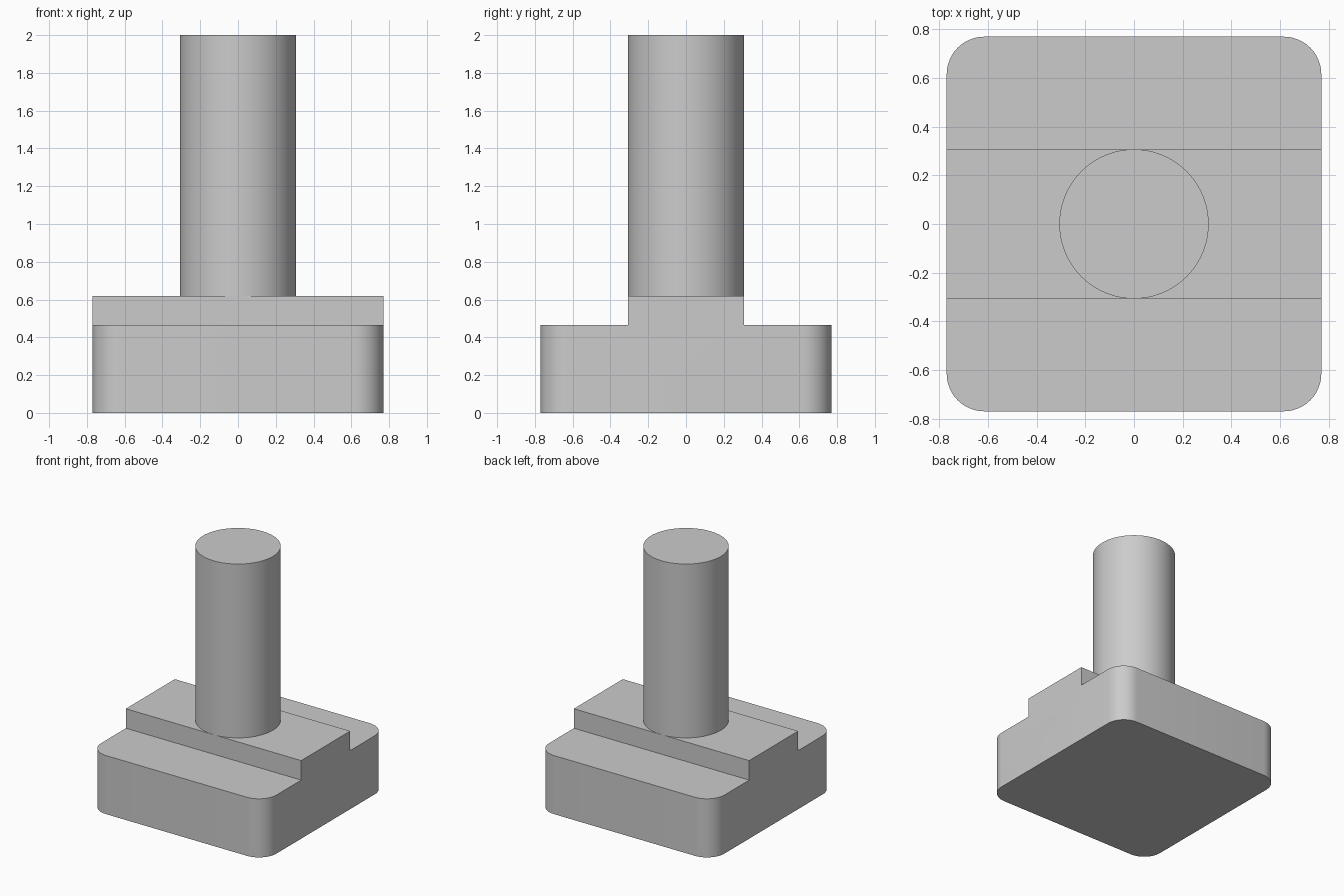
import bpy
import bmesh
import math

cube = bpy.data.objects.get("Cube")
if cube:
    bpy.data.objects.remove(cube, do_unlink=True)

HALF = 0.77       # half width of the square head
RADIUS = 0.307    # shank radius, also half width of the raised rib
SHOULDER = 0.465  # top of the head's side ledges
RIB_TOP = 0.62    # top of the raised rib
TOP = 2.0

# Plain grey steel
steel = bpy.data.materials.new("grey_steel")
steel.use_nodes = True
color = (0.6, 0.6, 0.6, 1.0)
steel.diffuse_color = color
steel.node_tree.nodes["Principled BSDF"].inputs["Base Color"].default_value = color


def finish(bm, name):
    """Turn a bmesh into a linked, shaded object."""
    bmesh.ops.recalc_face_normals(bm, faces=bm.faces)
    mesh = bpy.data.meshes.new(name)
    bm.to_mesh(mesh)
    bm.free()
    obj = bpy.data.objects.new(name, mesh)
    bpy.context.collection.objects.link(obj)
    mesh.materials.append(steel)
    bpy.ops.object.select_all(action="DESELECT")
    obj.select_set(True)
    bpy.context.view_layer.objects.active = obj
    bpy.ops.object.shade_smooth_by_angle(angle=math.radians(30))
    return obj


# Head: stepped profile extruded along x, with rounded vertical corners
bm = bmesh.new()
half_profile = [(HALF, 0), (HALF, SHOULDER), (RADIUS, SHOULDER), (RADIUS, RIB_TOP)]
profile = half_profile + [(-y, z) for y, z in reversed(half_profile)]
face = bm.faces.new([bm.verts.new((-HALF, y, z)) for y, z in profile])
extruded = bmesh.ops.extrude_face_region(bm, geom=[face], use_keep_orig=True)
new_verts = [g for g in extruded["geom"] if isinstance(g, bmesh.types.BMVert)]
bmesh.ops.translate(bm, verts=new_verts, vec=(2 * HALF, 0, 0))
corners = [e for e in bm.edges
           if all(abs(v.co.y) > HALF - 0.01 for v in e.verts)
           and abs(e.verts[0].co.z - e.verts[1].co.z) > 0.1]
bmesh.ops.bevel(bm, geom=corners, offset=0.154, offset_type="OFFSET",
                segments=12, profile=0.5, affect="EDGES")
finish(bm, "head")

# Shank: round bar standing on the rib
bm = bmesh.new()
bmesh.ops.create_cone(bm, cap_ends=True, segments=96, radius1=RADIUS,
                      radius2=RADIUS, depth=TOP - RIB_TOP)
bmesh.ops.translate(bm, verts=bm.verts, vec=(0, 0, (TOP + RIB_TOP) / 2))
finish(bm, "shank")
